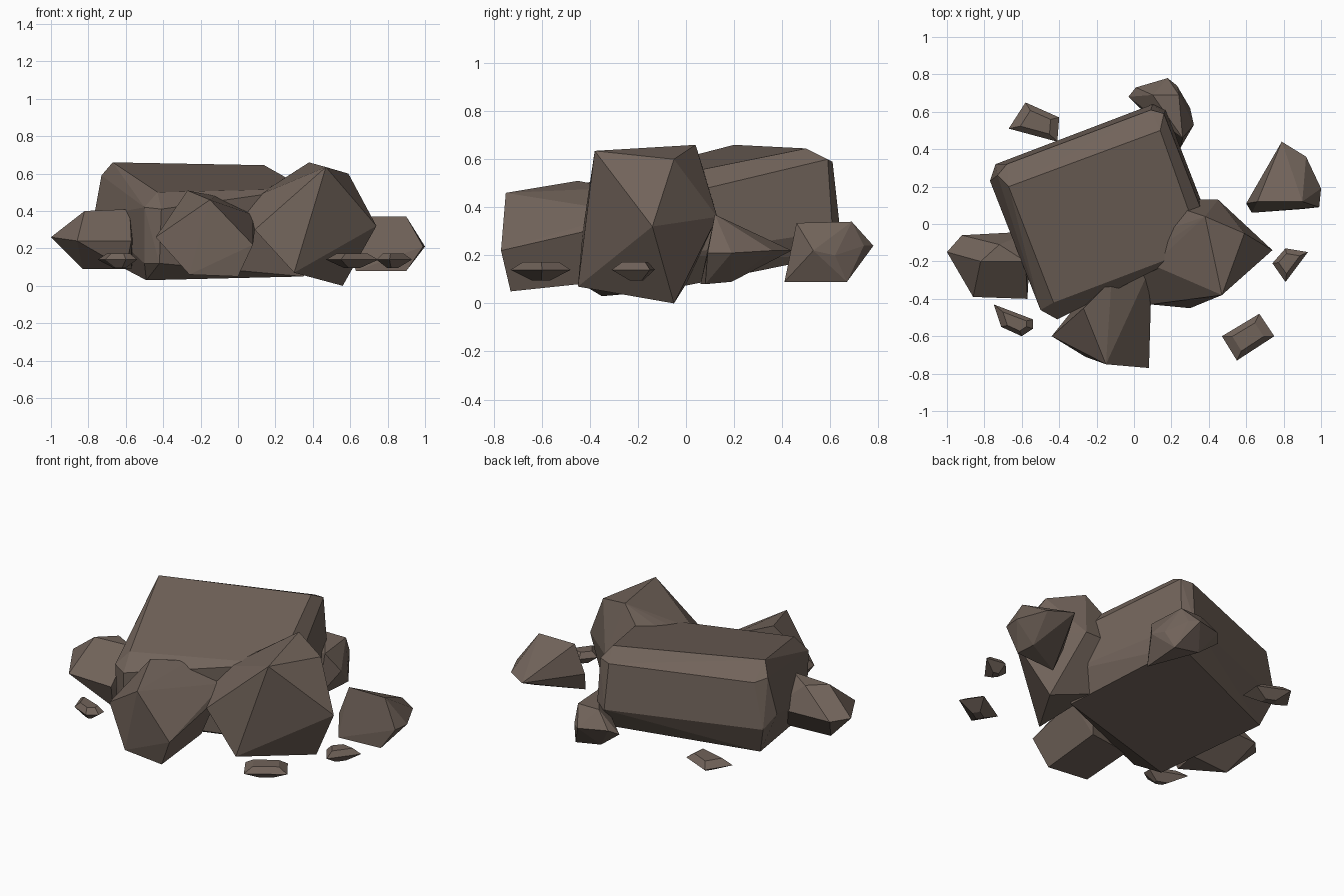
import bpy, bmesh, math

stone = bpy.data.materials.new("brown stone")
stone.diffuse_color = (0.165, 0.125, 0.102, 1)


def rock(name, *points):
    """Faceted rock: convex hull around a few corner points."""
    bm = bmesh.new()
    for p in points:
        bm.verts.new(p)
    hull = bmesh.ops.convex_hull(bm, input=bm.verts[:])
    loose = {g for g in hull["geom_interior"] + hull["geom_unused"]
             if isinstance(g, bmesh.types.BMVert)}
    bmesh.ops.delete(bm, geom=list(loose), context='VERTS')
    bmesh.ops.dissolve_limit(bm, angle_limit=math.radians(4),
                             verts=bm.verts[:], edges=bm.edges[:])
    bmesh.ops.recalc_face_normals(bm, faces=bm.faces[:])
    me = bpy.data.meshes.new(name)
    bm.to_mesh(me)
    bm.free()
    me.materials.append(stone)
    ob = bpy.data.objects.new(name, me)
    bpy.context.collection.objects.link(ob)
    return ob


def pebble(name, outline, mid=0.14, top=0.172, bottom=0.095, shrink=0.6):
    """Flat chip: an outline at mid height, tapered above and below."""
    cx = sum(p[0] for p in outline) / len(outline)
    cy = sum(p[1] for p in outline) / len(outline)

    def ring(s, z):
        return [(cx + (x - cx) * s, cy + (y - cy) * s, z) for x, y in outline]
    rock(name, *ring(1, mid), *ring(shrink, top), *ring(shrink * 0.5, bottom))


# Large tilted slab with chamfered edges
rock("main_slab",
     (-.67, .20, .66), (.14, .50, .645), (.36, -.12, .52), (-.43, -.42, .50),
     (-.73, .26, .59), (-.68, .32, .57), (.09, .61, .59), (.16, .59, .60),
     (.42, -.08, .44), (-.50, -.46, .42), (-.41, -.51, .41),
     (-.77, .23, .37), (-.74, .32, .30), (.10, .64, .32), (.17, .61, .30),
     (.43, -.06, .2), (-.50, -.44, .12), (-.42, -.50, .12),
     (-.68, .26, .13), (.14, .57, .19), (.35, -.12, .05), (-.49, -.35, .03))

# Boulder on the right
rock("right_boulder",
     (.38, .04, .66), (.59, -.05, .60), (.74, -.14, .32), (.47, -.38, .635),
     (.30, -.45, .07), (.56, -.05, 0), (.09, -.43, .30), (.02, -.20, .43),
     (.10, -.22, .48), (.12, -.05, .48), (.23, .09, .5), (.45, .13, .36),
     (.32, .13, .36), (.3, 0, .08))

# Boulder at the front, running in under the slab
rock("front_boulder",
     (-.27, -.45, .51), (-.12, -.30, .48), (.08, -.25, .38), (.09, -.42, .30),
     (-.15, -.75, .46), (.08, -.77, .22), (0, -.73, .05), (-.26, -.71, .06),
     (-.44, -.60, .26), (-.33, -.50, .42), (0, -.35, .09), (-.28, -.40, .10))

# Boulder on the left
rock("left_boulder",
     (-1, -.15, .26), (-.92, -.06, .25), (-.55, -.04, .25), (-.57, -.40, .24),
     (-.86, -.39, .24), (-.82, -.20, .40), (-.72, -.11, .40), (-.58, -.20, .41),
     (-.83, -.20, .09), (-.57, -.18, .09), (-.60, -.34, .09))

# Rock behind the slab
rock("back_rock",
     (-.03, .68, .22), (.01, .73, .25), (.18, .78, .24), (.23, .74, .24),
     (.30, .62, .20), (.32, .53, .22), (.25, .41, .09), (.10, .69, .34),
     (.24, .69, .34), (.26, .46, .335), (.10, .67, .12), (.27, .67, .09))

# Separate rock at the far right
rock("far_right_rock",
     (.79, .44, .22), (.92, .36, .22), (1, .19, .21), (.99, .09, .21),
     (.60, .11, .20), (.66, .12, .37), (.90, .12, .37),
     (.63, .06, .08), (.90, .08, .08), (.88, .19, .09))

# Loose chips around the pile
pebble("back_left_chip", [(-.67, .51), (-.58, .65), (-.40, .57), (-.41, .44)])
pebble("front_left_chip", [(-.75, -.43), (-.54, -.51), (-.54, -.56),
                           (-.60, -.60), (-.71, -.55)])
pebble("front_right_chip", [(.47, -.60), (.67, -.48), (.75, -.60), (.55, -.73)])
pebble("right_chip", [(.74, -.21), (.81, -.13), (.93, -.15), (.81, -.31)])
